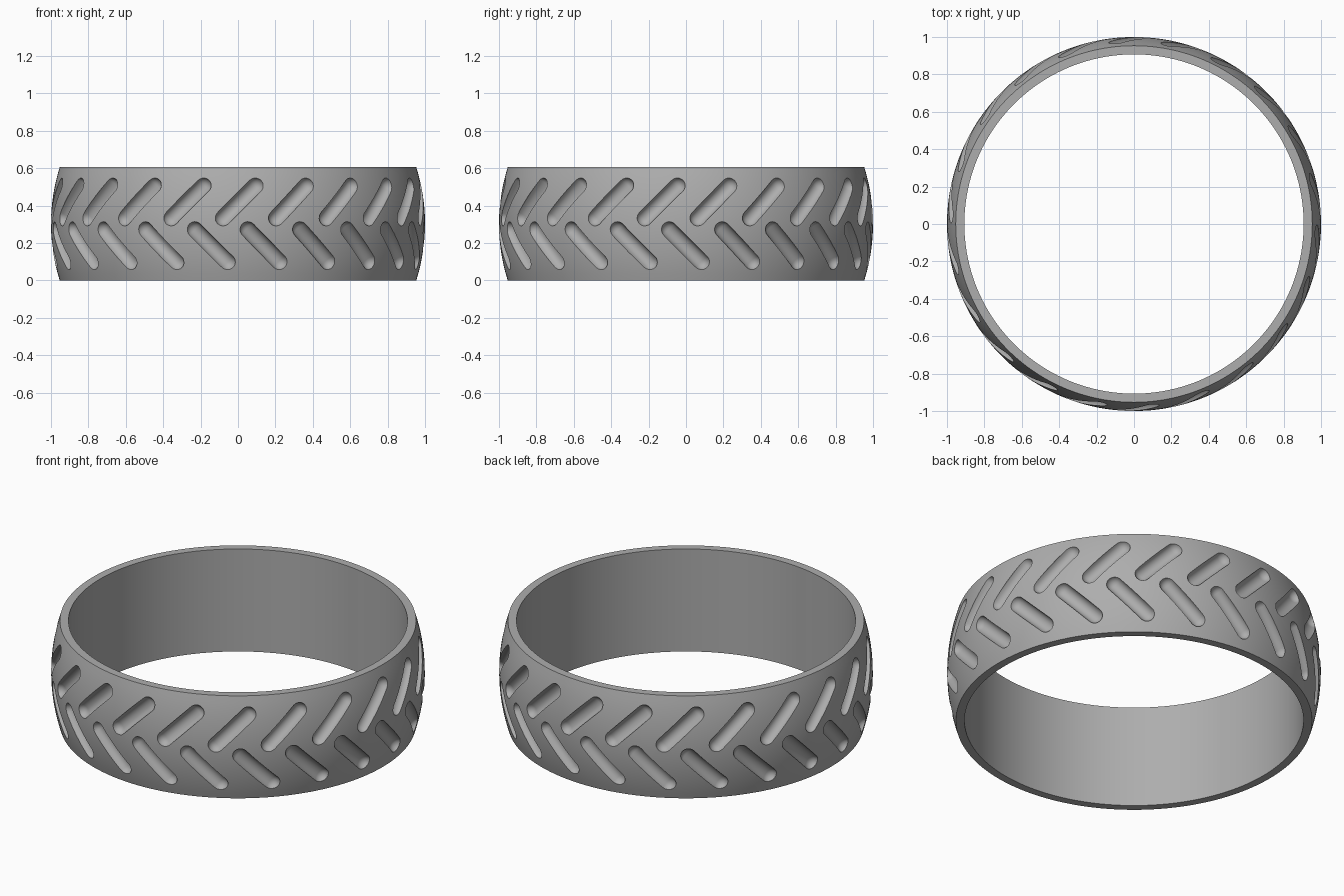
import bpy, bmesh, math
from mathutils import Matrix, Vector

cube = bpy.data.objects.get("Cube")
if cube:
    bpy.data.objects.remove(cube, do_unlink=True)

HEIGHT = 0.605
MID = HEIGHT / 2
OUTER = 1.0          # crowned outside follows a sphere of this radius
INNER = 0.907
SEGMENTS = 176
GROOVES = 22         # per row


def make_material(name, color):
    mat = bpy.data.materials.new(name)
    mat.use_nodes = True
    mat.diffuse_color = color
    mat.node_tree.nodes["Principled BSDF"].inputs["Base Color"].default_value = color
    return mat


def make_object(name, bm):
    bmesh.ops.recalc_face_normals(bm, faces=bm.faces)
    mesh = bpy.data.meshes.new(name)
    bm.to_mesh(mesh)
    bm.free()
    obj = bpy.data.objects.new(name, mesh)
    bpy.context.collection.objects.link(obj)
    return obj


def crown(z):
    return math.sqrt(OUTER ** 2 - (z - MID) ** 2)


# Ring body: closed profile swept round the z axis
def build_ring():
    steps = 16
    profile = [(crown(HEIGHT * i / steps), HEIGHT * i / steps) for i in range(steps + 1)]
    profile += [(INNER, HEIGHT), (INNER, 0)]
    bm = bmesh.new()
    loops = []
    for s in range(SEGMENTS):
        a = math.tau * s / SEGMENTS
        loops.append([bm.verts.new((r * math.cos(a), r * math.sin(a), z)) for r, z in profile])
    n = len(profile)
    for s in range(SEGMENTS):
        p, q = loops[s], loops[(s + 1) % SEGMENTS]
        for i in range(n):
            j = (i + 1) % n
            bm.faces.new((p[i], q[i], q[j], p[j]))
    return make_object("ring", bm)


# One round-ended cutter: a ball stretched along its length
def add_capsule(bm, start, end, radius, turn):
    direction = end - start
    ball = bmesh.ops.create_uvsphere(bm, u_segments=20, v_segments=12, radius=radius)["verts"]
    half = Vector((0, 0, direction.length / 2))
    equator = [v for v in ball if abs(v.co.z) < 1e-5]
    edges = {e for v in equator for e in v.link_edges
             if all(abs(w.co.z) < 1e-5 for w in e.verts)}
    bmesh.ops.split_edges(bm, edges=list(edges))
    verts = bm.verts[-1:] and [v for v in bm.verts if not v.tag]
    for v in verts:
        top = sum(f.calc_center_median().z for f in v.link_faces) > 0
        v.tag = True
        v.co += half if top else -half
    rims = [e for e in bm.edges if e.is_boundary]
    bmesh.ops.bridge_loops(bm, edges=rims)
    place = (Matrix.Rotation(turn, 4, "Z") @ Matrix.Translation((start + end) / 2)
             @ direction.to_track_quat("Z", "Y").to_matrix().to_4x4())
    bmesh.ops.transform(bm, matrix=place, verts=verts)


# Two staggered rows of slanted grooves forming a chevron tread
def build_cutters():
    bm = bmesh.new()
    reach, lift = 0.087, 0.006
    pitch = math.tau / GROOVES
    for side, phase in ((1, 0.4), (-1, 8.0)):
        ends = []
        for k in (-1, 1):
            z = MID + side * (0.118 + k * reach)
            x = k * reach
            ends.append(Vector((x, -math.sqrt((crown(z) + lift) ** 2 - x * x), z)))
        for i in range(GROOVES):
            add_capsule(bm, ends[0], ends[1], 0.043, math.radians(phase) + i * pitch)
    return make_object("groove_cutters", bm)


ring = build_ring()
cutters = build_cutters()
cutters.hide_render = True
ring.data.materials.append(make_material("satin grey", (0.42, 0.42, 0.42, 1)))

cut = ring.modifiers.new("grooves", "BOOLEAN")
cut.operation = "DIFFERENCE"
cut.solver = "EXACT"
cut.object = cutters
bpy.context.view_layer.objects.active = ring
ring.select_set(True)
bpy.ops.object.modifier_apply(modifier=cut.name)
bpy.data.objects.remove(cutters, do_unlink=True)

# Smooth surfaces with crisp groove rims
bpy.ops.object.select_all(action="DESELECT")
ring.select_set(True)
bpy.ops.object.shade_smooth_by_angle(angle=math.radians(25))
